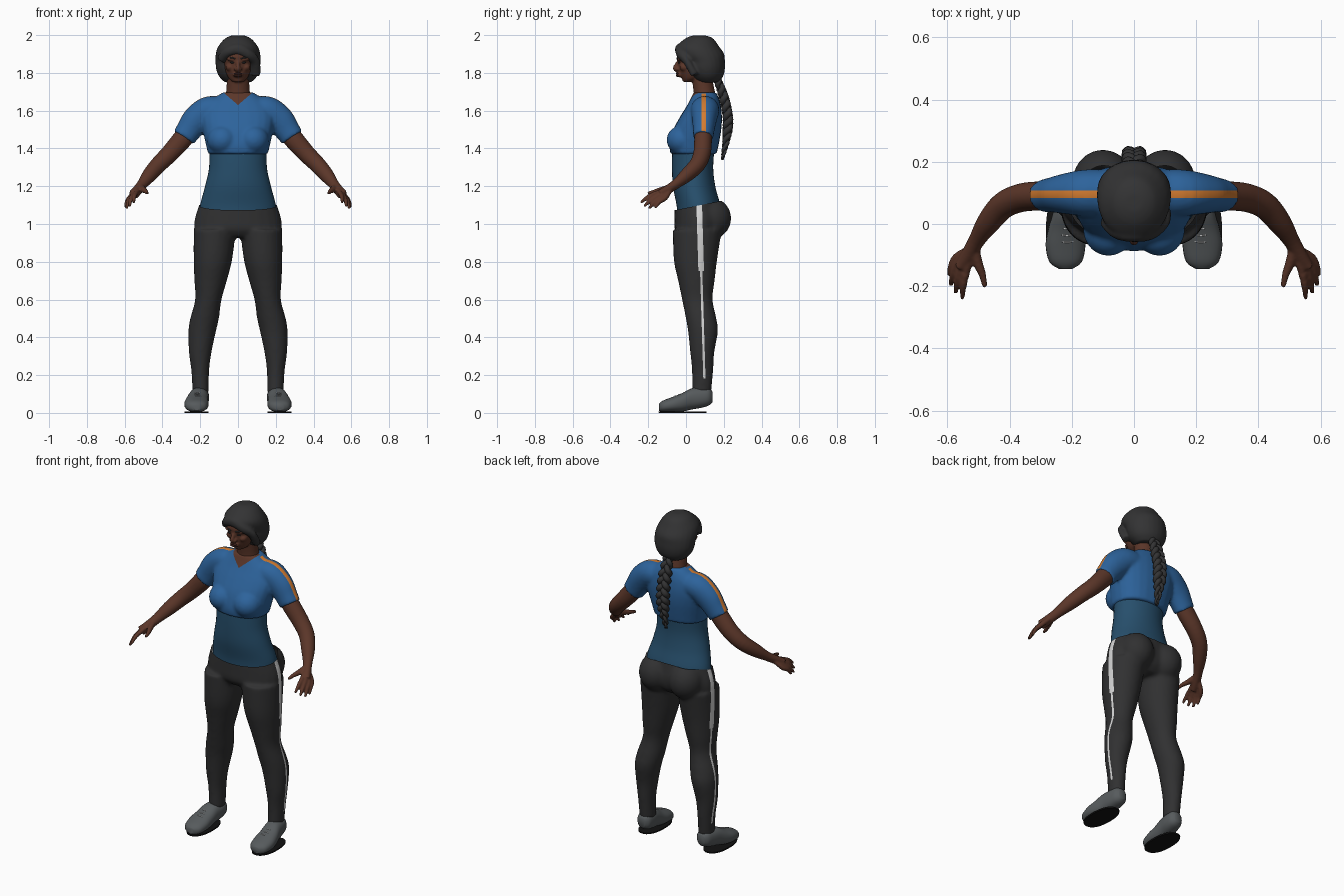
import bpy, bmesh, math
from mathutils import Matrix, Vector

if bpy.data.objects.get("Cube"):
    bpy.data.objects.remove(bpy.data.objects["Cube"])


def colour(name, r, g, b):
    mat = bpy.data.materials.new(name)
    mat.use_nodes = True
    mat.diffuse_color = (r, g, b, 1)
    bsdf = mat.node_tree.nodes["Principled BSDF"]
    bsdf.inputs["Base Color"].default_value = (r, g, b, 1)
    bsdf.inputs["Roughness"].default_value = 0.8
    return mat


skin = colour("brown skin", .105, .037, .022)
lip = colour("dark lips", .065, .02, .015)
hair = colour("charcoal hair", .033, .033, .034)
blue = colour("blue cloth", .026, .125, .33)
navy = colour("dark blue cloth", .02, .078, .15)
black = colour("charcoal cloth", .03, .03, .031)
white = colour("white trim", .65, .65, .65)
orange = colour("orange trim", .65, .2, .03)
grey = colour("grey shoe", .095, .105, .11)
rubber = colour("black rubber", .006, .006, .006)


def spline(points, steps):
    """Catmull-Rom interpolation of equal-length tuples."""
    pts = [Vector(p) for p in points]
    out = []
    for i in range(len(pts) - 1):
        p0, p1, p2 = pts[max(i - 1, 0)], pts[i], pts[i + 1]
        p3 = pts[min(i + 2, len(pts) - 1)]
        for k in range(steps):
            t = k / steps
            out.append(p1 + (p2 - p0) * (t / 2)
                       + (p0 * 2 - p1 * 5 + p2 * 4 - p3) * (t * t / 2)
                       + (p1 * 3 - p0 - p2 * 3 + p3) * (t ** 3 / 2))
    return out + [pts[-1]]


def loft(bm, rings, frame="path", side=1, steps=4, power=2.0, sides=24):
    """Skin elliptical rings (x, y, z, radius a, radius b)."""
    rings = spline(rings, steps)
    loops = []
    for i, ring in enumerate(rings):
        if frame == "level":
            u, v = Vector((1, 0, 0)), Vector((0, 1, 0))
        elif frame == "upright":
            u, v = Vector((1, 0, 0)), Vector((0, 0, 1))
        else:
            ahead, behind = rings[min(i + 1, len(rings) - 1)], rings[max(i - 1, 0)]
            t = (Vector(ahead[:3]) - Vector(behind[:3])).normalized()
            ref = Vector((0, 1, 0)) if abs(t.y) < .9 else Vector((1, 0, 0))
            u = (ref - t * ref.dot(t)).normalized()
            v = t.cross(u)
        loop = []
        for k in range(sides):
            c, s = math.cos(math.tau * k / sides), math.sin(math.tau * k / sides)
            c = math.copysign(abs(c) ** (2 / power), c)
            s = math.copysign(abs(s) ** (2 / power), s)
            co = Vector(ring[:3]) + u * c * ring[3] + v * s * ring[4]
            loop.append(bm.verts.new((co.x * side, co.y, co.z)))
        loops.append(loop)
    for a, b in zip(loops, loops[1:]):
        for k in range(sides):
            j = (k + 1) % sides
            bm.faces.new((a[k], a[j], b[j], b[k]))
    bm.faces.new(loops[0])
    bm.faces.new(loops[-1])


def ball(bm, centre, radii):
    bmesh.ops.create_uvsphere(bm, u_segments=20, v_segments=14, radius=1,
                              matrix=Matrix.Translation(centre) @ Matrix.Diagonal((*radii, 1)))


def finish(name, bm, mats, voxel=0, relax=4, cuts=(), rule=None):
    """Make the object, fuse its pieces, cut colour borders and shade it."""
    bmesh.ops.recalc_face_normals(bm, faces=bm.faces)
    ob = bpy.data.objects.new(name, bpy.data.meshes.new(name))
    bm.to_mesh(ob.data)
    bm.free()
    bpy.context.collection.objects.link(ob)
    if voxel:
        fuse = ob.modifiers.new("fuse", "REMESH")
        fuse.mode, fuse.voxel_size = "VOXEL", voxel
        soft = ob.modifiers.new("soft", "SMOOTH")
        soft.iterations = relax
        graph = bpy.context.evaluated_depsgraph_get()
        ob.data = bpy.data.meshes.new_from_object(ob.evaluated_get(graph))
        ob.modifiers.clear()
    ob.data.materials.clear()
    for mat in mats:
        ob.data.materials.append(mat)
    bm = bmesh.new()
    bm.from_mesh(ob.data)
    for point, normal, trim in cuts:
        bmesh.ops.bisect_plane(bm, geom=bm.verts[:] + bm.edges[:] + bm.faces[:],
                               plane_co=point, plane_no=normal, clear_outer=trim)
    bm.normal_update()
    for face in bm.faces:
        face.material_index = rule(face.calc_center_median(), face.normal) if rule else 0
    bm.to_mesh(ob.data)
    bm.free()
    bpy.ops.object.select_all(action="DESELECT")
    bpy.context.view_layer.objects.active = ob
    ob.select_set(True)
    bpy.ops.object.shade_smooth_by_angle(angle=math.radians(50))
    return ob


# Leggings: pelvis, seat and both legs, with a side stripe
bm = bmesh.new()
loft(bm, [(0, .06, 1.17, .19, .115), (0, .065, 1.1, .207, .125), (0, .07, 1.03, .229, .132),
          (0, .065, .97, .23, .125), (0, .06, .93, .19, .09)], "level")
for s in (1, -1):
    ball(bm, (.1 * s, .132, 1.03), (.1, .108, .11))
    loft(bm, [(.123, .06, .97, .112, .13), (.133, .05, .81, .102, .115), (.145, .055, .7, .086, .097),
              (.157, .06, .6, .07, .081), (.177, .08, .5, .076, .081), (.19, .09, .43, .073, .079),
              (.2, .086, .32, .06, .064), (.2, .088, .22, .047, .056), (.197, .083, .1, .043, .05)],
         "level", s)


def stripe_offset(p):
    return p.y - .07 - (1.1 - p.z) * .03


def pants_rule(p, n):
    wide = .015 if p.z > .75 else .006
    return int(n.x * p.x > 0 and abs(n.x) > .4 and p.z > .18 and abs(stripe_offset(p)) < wide)


tilt = [((0, .07 + d, 1.1), (0, 1, .03), False) for d in (-.015, -.006, .006, .015)]
finish("leggings", bm, [black, white], .011, 5,
       tilt + [((0, 0, .75), (0, 0, 1), False), ((0, .06, 1.097), (0, -.2, 1), True)], pants_rule)

# Long undershirt
bm = bmesh.new()
loft(bm, [(0, .065, 1.03, .2, .11), (0, .065, 1.1, .2, .115), (0, .043, 1.2, .174, .112),
          (0, .035, 1.3, .153, .109), (0, .04, 1.41, .152, .112)], "level", steps=6, sides=40)
finish("undershirt", bm, [navy])

# Cropped shirt with sleeves, neckline and shoulder stripes
bm = bmesh.new()
loft(bm, [(0, .04, 1.37, .158, .122), (0, .043, 1.42, .17, .13), (0, .06, 1.5, .187, .127),
          (0, .08, 1.57, .195, .11), (0, .095, 1.63, .172, .088), (0, .1, 1.67, .122, .072),
          (0, .1, 1.697, .08, .06)], "level", power=2.3)
for s in (1, -1):
    ball(bm, (.082 * s, -.018, 1.445), (.082, .085, .078))
    loft(bm, [(.1, .1, 1.605, .075, .07), (.16, .1, 1.598, .075, .077), (.22, .097, 1.55, .065, .077),
              (.258, .094, 1.5, .057, .068), (.287, .09, 1.457, .053, .063)], side=s)


def shirt_rule(p, n):
    if p.z > 1.63 + .86 * abs(p.x) and p.y < .1 and abs(p.x) < .08:
        return 2
    outward = n.z + abs(n.x) > .6 and n.x * p.x > -.3 and n.z > -.2
    return int(abs(p.y - .095) < .012 and abs(p.x) > .09 and p.z > 1.45 and outward)


finish("shirt", bm, [blue, orange, skin], .009, 4,
       [((0, y, 0), (0, 1, 0), False) for y in (.083, .107)]
       + [((0, 0, 1.63), (s * .86, 0, -1), False) for s in (1, -1)], shirt_rule)

# Bare arms with hands
fingers = [((.538, -.145, 1.168), (.552, -.24, 1.112)), ((.552, -.137, 1.16), (.574, -.222, 1.092)),
           ((.565, -.125, 1.148), (.589, -.196, 1.081)), ((.573, -.11, 1.138), (.594, -.163, 1.085))]
wrist = Vector((.515, -.07, 1.2))
for s, label in ((1, "left"), (-1, "right")):
    bm = bmesh.new()
    loft(bm, [(.24, .096, 1.525, .045, .05), (.29, .091, 1.455, .047, .053), (.36, .085, 1.375, .046, .048),
              (.42, .06, 1.315, .043, .044), (.468, .005, 1.26, .037, .039), (.507, -.055, 1.21, .025, .028),
              (.54, -.115, 1.17, .023, .027), (.555, -.14, 1.155, .018, .028)], side=s)
    for base, tip in fingers:
        base, tip = Vector(base), Vector(tip)
        bend = base.lerp(tip, .5) + Vector((.004, -.004, .006))
        loft(bm, [(*wrist.lerp(base, .4), .013, .013), (*base, .014, .014), (*bend, .012, .012),
                  (*tip, .007, .007)], side=s, sides=12)
    loft(bm, [(*wrist, .016, .016), (.502, -.125, 1.182, .016, .016), (.487, -.165, 1.172, .012, .012),
              (.48, -.203, 1.162, .008, .008)], side=s, sides=12)
    finish(label + "_arm", bm, [skin], .0055, 3)

# Head and neck
bm = bmesh.new()
loft(bm, [(0, .1, 1.64, .075, .06), (0, .098, 1.69, .064, .057), (0, .09, 1.74, .06, .055),
          (0, .08, 1.8, .058, .055)], "level")
loft(bm, [(0, .008, 1.752, .026, .024), (0, .025, 1.772, .05, .048), (0, .035, 1.81, .066, .072),
          (0, .04, 1.85, .073, .083), (0, .045, 1.89, .077, .094), (0, .06, 1.94, .07, .09)], "level")
loft(bm, [(0, -.035, 1.868, .008, .01), (0, -.047, 1.845, .012, .01), (0, -.058, 1.824, .012, .012),
          (0, -.045, 1.812, .012, .01)])
ball(bm, (0, -.032, 1.79), (.028, .018, .014))
for s in (1, -1):
    ball(bm, (.014 * s, -.046, 1.82), (.01, .012, .009))
    ball(bm, (.033 * s, -.033, 1.873), (.03, .014, .01))
    ball(bm, (.042 * s, -.006, 1.83), (.024, .028, .022))
finish("head", bm, [skin], .0055, 3)

# Lips, eyes and brows
bm = bmesh.new()
for z in (1.796, 1.785):
    ball(bm, (0, -.044, z), (.022, .01, .006))
finish("lips", bm, [lip])
bm = bmesh.new()
for s in (1, -1):
    ball(bm, (.031 * s, -.037, 1.855), (.011, .006, .005))
    loft(bm, [(.014, -.047, 1.874, .003, .003), (.034, -.045, 1.88, .004, .004),
              (.055, -.029, 1.874, .003, .003)], side=s, sides=8)
finish("eyes_and_brows", bm, [hair])

# Swept hair with side fringe
bm = bmesh.new()
loft(bm, [(0, .07, 1.999, .03, .03), (0, .07, 1.983, .068, .073), (0, .063, 1.94, .105, .112),
          (0, .08, 1.9, .118, .122), (0, .103, 1.86, .119, .103), (0, .108, 1.82, .116, .098),
          (0, .113, 1.78, .1, .083), (0, .118, 1.75, .07, .055)], "level")
loft(bm, [(-.09, .01, 1.87, .02, .025), (-.055, -.028, 1.91, .02, .025), (0, -.04, 1.925, .018, .028),
          (.055, -.03, 1.898, .02, .026), (.09, .005, 1.86, .02, .026), (.095, .045, 1.79, .02, .025)])
finish("hair", bm, [hair], .008, 3)

# Three-strand braid
bm = bmesh.new()
spine = spline([(0, .165, 1.77), (0, .2, 1.67), (0, .222, 1.56), (0, .214, 1.45), (0, .192, 1.34)], 16)
for strand in range(3):
    rings = []
    for i, p in enumerate(spine):
        f = i / (len(spine) - 1)
        angle = f * math.tau * 3.5 + strand * math.tau / 3
        size = min(1, .75 + f) * (1 if f < .65 else 1 - (f - .65) * 2.2)
        rings.append((p.x + .024 * size * math.sin(angle), p.y + .012 * size * math.sin(2 * angle),
                      p.z, .017 * size, .017 * size))
    loft(bm, rings, steps=1, sides=12)
finish("braid", bm, [hair])

# Shoes with laces and flat soles
for s, label in ((1, "left"), (-1, "right")):
    bm = bmesh.new()
    loft(bm, [(.22, -.144, .03, .022, .018), (.22, -.122, .035, .052, .03), (.22, -.07, .045, .064, .04),
              (.217, -.02, .056, .06, .049), (.21, .03, .074, .053, .056), (.203, .08, .081, .05, .054),
              (.2, .12, .086, .042, .047), (.2, .14, .085, .022, .028)], "upright", s, power=2.3)
    finish(label + "_shoe", bm, [grey])
    bm = bmesh.new()
    loft(bm, [(.219, -.018, 0, .063, .126), (.219, -.018, .008, .064, .127)], "level", s, 1, 2.3, 40)
    finish(label + "_sole", bm, [rubber])
    bm = bmesh.new()
    for i in range(4):
        y, z = -.055 + i * .022, .091 + i * .0085
        loft(bm, [(.19, y, z - .007, .002, .002), (.216, y - .004, z, .002, .002),
                  (.242, y, z - .007, .002, .002)], side=s, sides=6)
    finish(label + "_laces", bm, [white])
